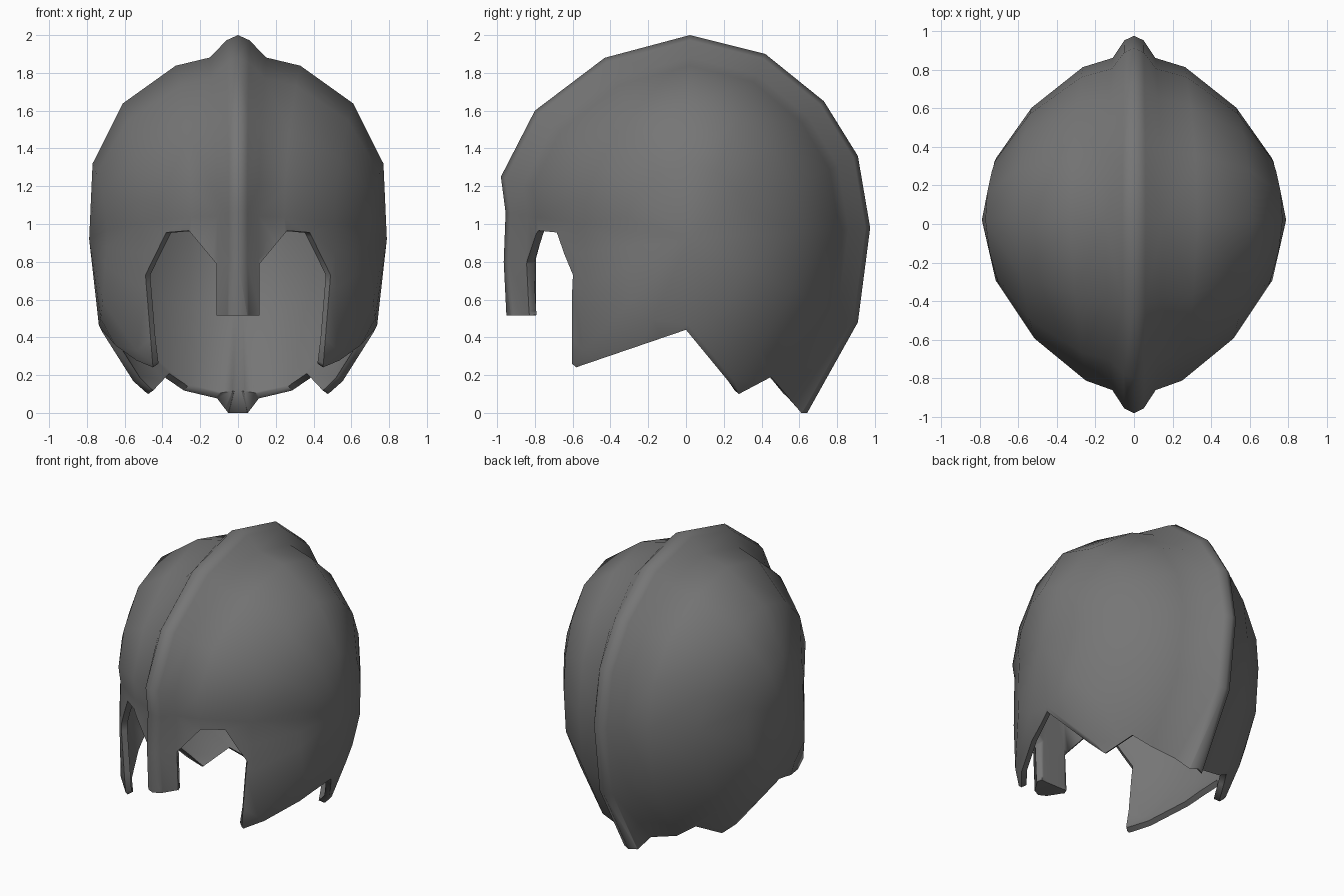
import bpy, bmesh, math
from mathutils import Vector
from mathutils.bvhtree import BVHTree

if "Cube" in bpy.data.objects:
    bpy.data.objects.remove(bpy.data.objects["Cube"])

steel = bpy.data.materials.new("dark_steel")
steel.diffuse_color = (0.18, 0.18, 0.18, 1)
steel.use_nodes = True
steel.node_tree.nodes["Principled BSDF"].inputs["Base Color"].default_value = steel.diffuse_color


def add_object(name, bm):
    bmesh.ops.recalc_face_normals(bm, faces=bm.faces)
    mesh = bpy.data.meshes.new(name)
    bm.to_mesh(mesh)
    bm.free()
    ob = bpy.data.objects.new(name, mesh)
    bpy.context.collection.objects.link(ob)
    return ob


def prism(name, outline, to_3d, near, far):
    """Cutter: extrude a 2D outline between two depths."""
    bm = bmesh.new()
    a = [bm.verts.new(to_3d(u, v, near)) for u, v in outline]
    b = [bm.verts.new(to_3d(u, v, far)) for u, v in outline]
    bm.faces.new(a)
    bm.faces.new(b)
    for i in range(len(a)):
        j = (i + 1) % len(a)
        bm.faces.new((a[i], a[j], b[j], b[i]))
    ob = add_object(name, bm)
    ob.hide_render = True
    return ob


# Closed helmet body: crest outline (y, z) shrunk towards the temples
CY, CZ = 0.02, 0.92
crest = [(0.02, 2.0), (0.42, 1.9), (0.73, 1.65), (0.91, 1.36), (0.975, 0.98),
         (0.91, 0.48), (0.625, -0.03), (0.4, -0.3), (0.0, -0.42), (-0.55, -0.32),
         (-0.9, -0.05), (-0.95, 0.5), (-0.965, 0.8), (-0.955, 1.06),
         (-0.98, 1.25), (-0.80, 1.6), (-0.43, 1.88)]
scale = [1, 0.975, 0.88, 0.83, 0.61, 0.34]
scale_top = [1, 0.975, 0.89, 0.85, 0.665, 0.37]
x_level = [0, 0.05, 0.11, 0.265, 0.53, 0.712]
x_top = [0, 0.06, 0.15, 0.33, 0.61, 0.77]

bm = bmesh.new()


def ring(k, side):
    verts = []
    for y, z in crest:
        dy, dz = y - CY, z - CZ
        r = math.hypot(dy, dz)
        up = max(0, dz / r) ** 2.5
        x = x_level[k] + (x_top[k] - x_level[k]) * up
        if k > 2:
            x += 0.025 * max(0, -dz / r) - 0.02 * max(0, -dy / r)
        s = scale[k] + (scale_top[k] - scale[k]) * up
        verts.append(bm.verts.new((side * x, CY + dy * s, CZ + dz * s)))
    return verts


middle = ring(0, 1)
n = len(crest)
for side in (-1, 1):
    rings = [middle] + [ring(k, side) for k in range(1, len(scale))]
    pole = bm.verts.new((side * 0.788, CY, CZ))
    for r, s in zip(rings, rings[1:]):
        for i in range(n):
            j = (i + 1) % n
            bm.faces.new((r[i], r[j], s[j], s[i]))
    for i in range(n):
        bm.faces.new((rings[-1][i], rings[-1][(i + 1) % n], pole))
bmesh.ops.recalc_face_normals(bm, faces=bm.faces)
bmesh.ops.triangulate(bm, faces=bm.faces)
skin = BVHTree.FromBMesh(bm)
helmet = add_object("helmet_shell", bm)

# Face opening with nose guard, and the jagged lower rim
half = [(0.115, 0.515), (0.115, 0.79), (0.26, 0.965), (0.38, 0.955),
        (0.49, 0.73), (0.45, 0.24), (0.45, -1)]
face_outline = half + [(-x, z) for x, z in reversed(half)]
rim_outline = [(-2, 0.235), (-0.6, 0.235), (0, 0.44), (0.28, 0.10), (0.45, 0.19),
               (0.51, 0.12), (0.61, 0), (2, 0), (2, -2), (-2, -2)]
cutters = [prism("face_cutter", face_outline, lambda u, v, d: (u, d, v), -2, 0.013),
           prism("rim_cutter", rim_outline, lambda u, v, d: (d, u, v), -2, 2)]
for c in cutters:
    m = helmet.modifiers.new("cut", 'BOOLEAN')
    m.operation = 'DIFFERENCE'
    m.solver = 'EXACT'
    m.object = c
bpy.context.view_layer.update()
cut = bpy.data.meshes.new_from_object(
    helmet.evaluated_get(bpy.context.evaluated_depsgraph_get()))
helmet.modifiers.clear()
helmet.data = cut
for c in cutters:
    bpy.data.objects.remove(c)

# Keep only the outer skin, dropping the faces left by the cutters
bm = bmesh.new()
bm.from_mesh(cut)
inner = [f for f in bm.faces
         if skin.find_nearest(f.calc_center_median())[3] > 0.002]
bmesh.ops.delete(bm, geom=inner, context='FACES')
bmesh.ops.remove_doubles(bm, verts=bm.verts, dist=0.0005)
bm.to_mesh(cut)
bm.free()
cut.materials.clear()
cut.materials.append(steel)
outer_count = len(cut.vertices)

# Wall thickness
m = helmet.modifiers.new("thickness", 'SOLIDIFY')
m.thickness = 0.04
m.offset = -1
bpy.context.view_layer.objects.active = helmet
helmet.select_set(True)
bpy.ops.object.modifier_apply(modifier="thickness")

# Fill the hollow of the crest so the inside runs straight across
centre = Vector((0, CY, CZ))
for v in list(helmet.data.vertices)[outer_count:]:
    if abs(v.co.x) < 0.09:
        if v.co.y < 0 and v.co.z < 0.95:
            v.co.y = -0.795
        else:
            d = Vector((0, v.co.y - CY, v.co.z - CZ)).normalized()
            hit = skin.ray_cast(centre + Vector((0.0003, 0, 0)), d)
            if hit[0]:
                p = centre + d * hit[3] * 0.84
                v.co.y, v.co.z = p.y, p.z

# Smooth shading
bpy.ops.object.shade_smooth_by_angle(angle=math.radians(80))
